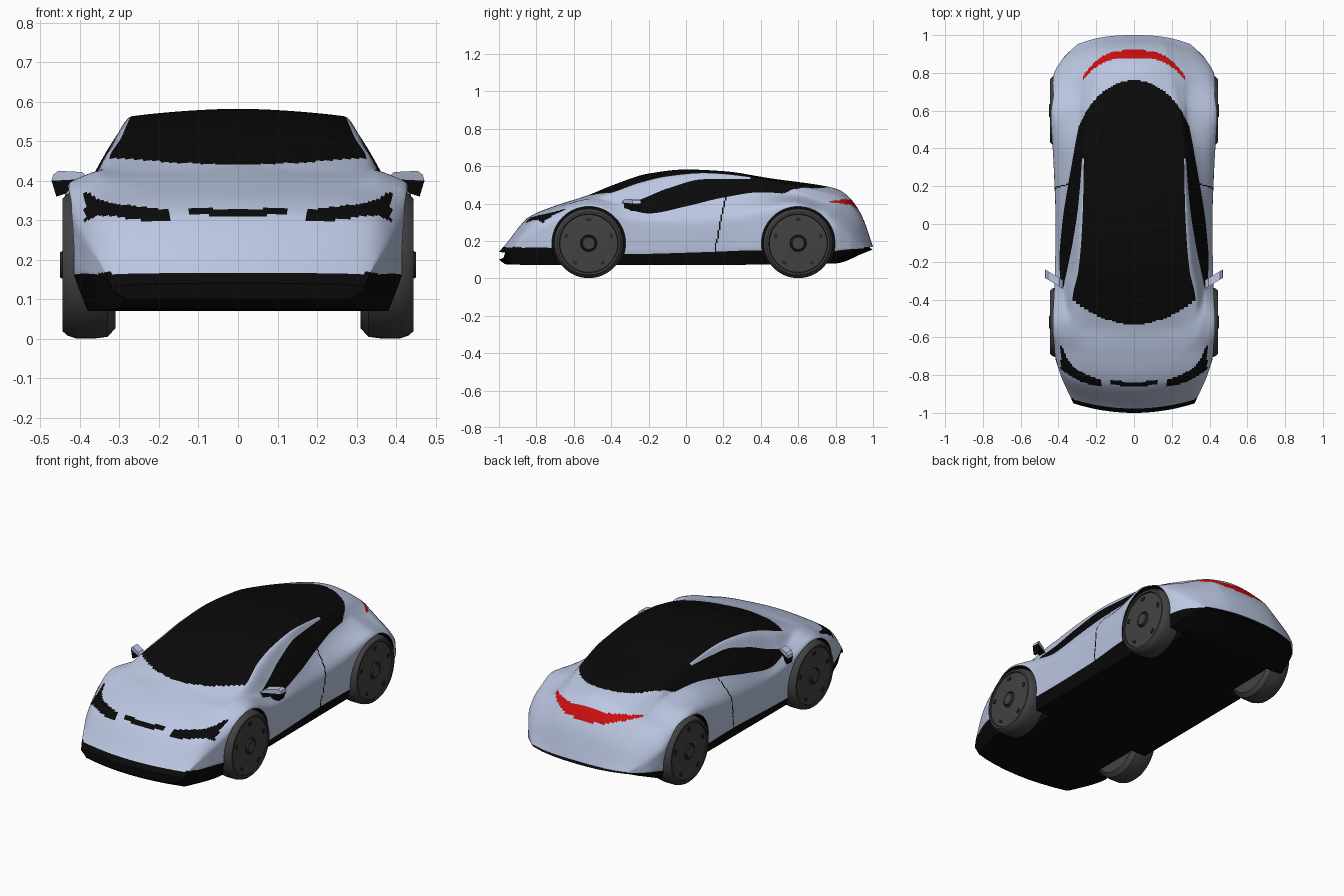
import bpy, bmesh, math
from mathutils import Matrix, Vector

if "Cube" in bpy.data.objects:
    bpy.data.objects.remove(bpy.data.objects["Cube"], do_unlink=True)


def material(name, rgb):
    mat = bpy.data.materials.new(name)
    mat.use_nodes = True
    mat.diffuse_color = (*rgb, 1)
    mat.node_tree.nodes["Principled BSDF"].inputs["Base Color"].default_value = (*rgb, 1)
    return mat


PAINT, BLACK, RED, WHEEL, DARK = range(5)
MATERIALS = [
    material("silver blue paint", (.5, .57, .76)),
    material("gloss black", (.003, .003, .003)),
    material("tail light red", (.6, .005, .005)),
    material("wheel grey", (.055, .055, .058)),
    material("dark rubber", (.02, .02, .02)),
]


def finish(bm, name, smooth=True):
    """Turn a bmesh into a named, shaded object."""
    bmesh.ops.recalc_face_normals(bm, faces=bm.faces)
    mesh = bpy.data.meshes.new(name)
    bm.to_mesh(mesh)
    bm.free()
    for mat in MATERIALS:
        mesh.materials.append(mat)
    obj = bpy.data.objects.new(name, mesh)
    bpy.context.collection.objects.link(obj)
    if smooth:
        shade(obj)
    return obj


def shade(obj):
    bpy.ops.object.select_all(action='DESELECT')
    obj.select_set(True)
    bpy.context.view_layer.objects.active = obj
    bpy.ops.object.shade_smooth_by_angle(angle=math.radians(35))


def spline(ts, vs):
    """Smooth curve through the values that never overshoots them."""
    n = len(ts)
    sec = [(vs[i + 1] - vs[i]) / (ts[i + 1] - ts[i]) for i in range(n - 1)]
    slope = [sec[0]]
    for a, b in zip(sec, sec[1:]):
        slope.append(2 * a * b / (a + b) if a * b > 0 else 0)
    slope.append(sec[-1])

    def value(t):
        i = 0
        while i < n - 2 and t > ts[i + 1]:
            i += 1
        h = ts[i + 1] - ts[i]
        u = min(max((t - ts[i]) / h, 0), 1)
        return ((1 + 2 * u) * (1 - u) ** 2 * vs[i] + u * (1 - u) ** 2 * h * slope[i]
                + u * u * (3 - 2 * u) * vs[i + 1] + u * u * (u - 1) * h * slope[i + 1])
    return value


def rail(*points):
    """A lengthwise body line given as (station, half width, height)."""
    s, x, z = zip(*points)
    fx, fz = spline(s, x), spline(s, z)
    return lambda t: Vector((fx(t), fz(t)))


# Lengthwise lines of the body, from the floor up to the roof centre
floor_edge = rail((-1, .28, .1), (-.96, .31, .075), (-.7, .38, .07), (.4, .38, .073),
                  (.8, .39, .08), (.95, .35, .135), (1, .29, .155))
sill = rail((-1, .32, .125), (-.97, .335, .16), (-.84, .39, .165), (-.7, .42, .16),
            (-.3, .41, .13), (.1, .405, .14), (.4, .42, .15), (.8, .43, .14),
            (.95, .38, .155), (1, .3, .16))
flank = rail((-1, .32, .13), (-.97, .335, .167), (-.84, .39, .25), (-.7, .42, .31),
             (-.52, .43, .388), (-.3, .42, .31), (0, .415, .29), (.3, .425, .32),
             (.6, .44, .385), (.8, .432, .33), (.88, .425, .28), (.95, .38, .22), (1, .3, .163))
belt = rail((-1, .26, .138), (-.97, .29, .172), (-.84, .35, .305), (-.7, .37, .36),
            (-.5, .385, .415), (-.33, .388, .375), (-.2, .395, .347), (0, .38, .385),
            (.2, .35, .432), (.4, .315, .46), (.6, .285, .445), (.75, .29, .405),
            (.82, .29, .39), (.88, .27, .355), (.94, .25, .29), (1, .2, .166))
window_top = rail((-1, .21, .139), (-.97, .24, .173), (-.84, .29, .318), (-.7, .31, .372),
                  (-.5, .355, .425), (-.33, .37, .4), (-.25, .355, .42), (-.1, .325, .48),
                  (.1, .295, .53), (.35, .275, .532), (.55, .265, .485), (.75, .25, .43),
                  (.82, .24, .413), (.88, .22, .38), (.94, .2, .31), (1, .17, .167))
roof_edge = rail((-1, .15, .14), (-.97, .18, .174), (-.84, .2, .322), (-.7, .24, .38),
                 (-.5, .31, .432), (-.4, .325, .457), (-.25, .295, .51), (-.1, .28, .545),
                 (.1, .27, .563), (.35, .265, .542), (.55, .24, .505), (.75, .19, .463),
                 (.82, .17, .445), (.88, .17, .405), (.94, .16, .325), (1, .14, .168))
spine = rail((-1, 0, .141), (-.97, 0, .175), (-.84, 0, .327), (-.7, 0, .388), (-.53, 0, .442),
             (-.4, 0, .495), (-.2, 0, .56), (0, 0, .582), (.2, 0, .573), (.45, 0, .535),
             (.75, 0, .492), (.82, 0, .472), (.88, 0, .425), (.94, 0, .335), (1, 0, .17))
UPPER = (sill, flank, belt, window_top, roof_edge, spine)
FLOOR, SKIRT, SIDE, SHOULDER, WINDOW, PILLAR, ROOF = range(7)
STEPS = (4, 3, 7, 7, 7, 7, 16)


def half_section(s):
    """Points from floor centre to roof centre at one station."""
    edge, low = floor_edge(s), sill(s)
    pts = [Vector((edge.x * i / STEPS[FLOOR], edge.y)) for i in range(STEPS[FLOOR])]
    pts += [edge.lerp(low, i / STEPS[SKIRT]) for i in range(STEPS[SKIRT])]
    keys = [line(s) for line in UPPER]
    keys.append(Vector((-keys[-2].x, keys[-2].y)))
    dist = [0]
    for a, b in zip(keys, keys[1:]):
        dist.append(dist[-1] + max((b - a).length, .001))
    fx, fz = spline(dist, [k.x for k in keys]), spline(dist, [k.y for k in keys])
    for band in range(5):
        n = STEPS[band + 2]
        for i in range(n):
            t = dist[band] + (dist[band + 1] - dist[band]) * i / n
            pts.append(Vector((fx(t), fz(t))))
    return pts + [keys[-2]]


def place(x, s, z):
    """Bow the nose and tail in plan."""
    front, rear = max(-.6 - s, 0) / .4, max(s - .5, 0) / .5
    return (x, s + .06 * front * (x / .35) ** 2 - .1 * rear * abs(x / .4) ** 2.5, z)


def body_colour(band, c):
    x, y, z = abs(c.x), c.y, c.z
    if band <= SKIRT or (y < -.88 and z < .167):
        return BLACK
    # Tail light crescent
    if x < .27 and .88 - 6.1 * x ** 3 < y < .92 - 7.1 * x ** 3:
        return RED
    # Headlights and the small nose slot
    if .17 < x < .388:
        k = (x - .17) / .218
        if -.857 + .09 * k * k < y < -.83 + .09 * k + .12 * k ** 6:
            return BLACK
    if x < .12 and -.862 + x * x < y < -.838 + x * x:
        return BLACK
    # Door seam
    if band in (SIDE, SHOULDER) and abs(y - .125 - .2 * z) < .0035:
        return BLACK
    # Glass: windscreen, roof, side windows and teardrop rear
    tail = max(y - .3, 0) / .46
    inside = tail < 1 and (tail == 0 or x < .33 * math.sqrt(1 - tail * tail))
    if band == ROOF and inside and y > -.53 + .13 * (x / .33) ** 2:
        return BLACK
    if band == WINDOW and inside and y > -.33:
        return BLACK
    if band == PILLAR and inside and y > .35:
        return BLACK
    return PAINT


# Body shell
bm = bmesh.new()
bands = [b for b, n in enumerate(STEPS) for _ in range(n)]
bands += bands[::-1]
COUNT = 260
rings = []
for j in range(COUNT + 1):
    s = -1 + 2 * j / COUNT
    half = half_section(s)
    ring = [(p.x, p.y) for p in half] + [(-p.x, p.y) for p in half[-2:0:-1]]
    rings.append([bm.verts.new(place(x, s, z)) for x, z in ring])
for r0, r1 in zip(rings, rings[1:]):
    for k, band in enumerate(bands):
        n = (k + 1) % len(bands)
        face = bm.faces.new((r0[k], r0[n], r1[n], r1[k]))
        face.material_index = body_colour(band, face.calc_center_median())
for ring in (rings[0], rings[-1]):
    bm.faces.new(ring).material_index = BLACK
body = finish(bm, "body_shell", False)

# Wheel arches cut into the shell
AXLES = {"front": -.52, "rear": .6}
HEIGHT = .187
bm = bmesh.new()
for y in AXLES.values():
    for side in (-1, 1):
        turn = Matrix.Translation((side * .445, y, HEIGHT)) @ Matrix.Rotation(math.pi / 2, 4, 'Y')
        bmesh.ops.create_cone(bm, cap_ends=True, segments=64, radius1=.197, radius2=.197,
                              depth=.31, matrix=turn)
for face in bm.faces:
    face.material_index = BLACK
cutter = finish(bm, "arch_cutter", False)
cutter.hide_render = True
cut = body.modifiers.new("wheel arches", 'BOOLEAN')
cut.operation, cut.solver, cut.object = 'DIFFERENCE', 'EXACT', cutter
bpy.context.view_layer.objects.active = body
bpy.ops.object.modifier_apply(modifier=cut.name)
bpy.data.objects.remove(cutter, do_unlink=True)
shade(body)


def wheel(name, y, side):
    """Lathed tyre and disc with hub and dark lug slots."""
    bm = bmesh.new()
    profile = [(0, 0), (0, .16), (.02, .182), (.05, .186), (.1, .186), (.122, .179), (.134, .168),
               (.134, .158), (.127, .154), (.132, .045), (.126, .04), (.14, .032), (.14, 0)]
    verts = [bm.verts.new((u, 0, r)) for u, r in profile]
    edges = [bm.edges.new(pair) for pair in zip(verts, verts[1:])]
    bmesh.ops.spin(bm, geom=verts + edges, cent=(0, 0, 0), axis=(1, 0, 0),
                   angle=2 * math.pi, steps=56, use_merge=True)
    bmesh.ops.remove_doubles(bm, verts=bm.verts, dist=.0001)
    for face in bm.faces:
        face.material_index = WHEEL
        if any(abs(v.co.x - .126) < .002 for v in face.verts) and len(face.verts) == 4:
            r = face.calc_center_median().yz.length
            face.material_index = DARK if r < .05 or r > .15 else WHEEL
    for i in range(5):
        spot = Matrix.Rotation(i * math.tau / 5, 4, 'X') @ Matrix.Translation((.129, 0, .127))
        lug = bmesh.ops.create_cube(bm, size=1, matrix=spot @ Matrix.Diagonal((.008, .024, .016, 1)))
        for face in {f for v in lug["verts"] for f in v.link_faces}:
            face.material_index = DARK
    for v in bm.verts:
        v.co = Vector((side * (.31 + v.co.x), y + v.co.y, HEIGHT + v.co.z))
    finish(bm, name)


def mirror_part(name, outline, side, colour):
    """Swept-back prism from an outline in the front plane."""
    bm = bmesh.new()
    loops = [[bm.verts.new((side * x, y + (x - .38) * .6, z)) for x, z in outline]
             for y in (-.34, -.295)]
    for loop in loops:
        bm.faces.new(loop)
    for k in range(len(outline)):
        n = (k + 1) % len(outline)
        bm.faces.new((loops[0][k], loops[0][n], loops[1][n], loops[1][k]))
    for face in bm.faces:
        face.material_index = colour
    finish(bm, name)


for side, label in ((1, "left"), (-1, "right")):
    for end, y in AXLES.items():
        wheel(f"{end}_{label}_wheel", y, side)
    mirror_part(f"{label}_mirror_cap",
                [(.375, .405), (.395, .422), (.455, .425), (.468, .415), (.472, .4)], side, PAINT)
    mirror_part(f"{label}_mirror_housing",
                [(.375, .405), (.472, .4), (.46, .36), (.435, .368), (.42, .39)], side, BLACK)
